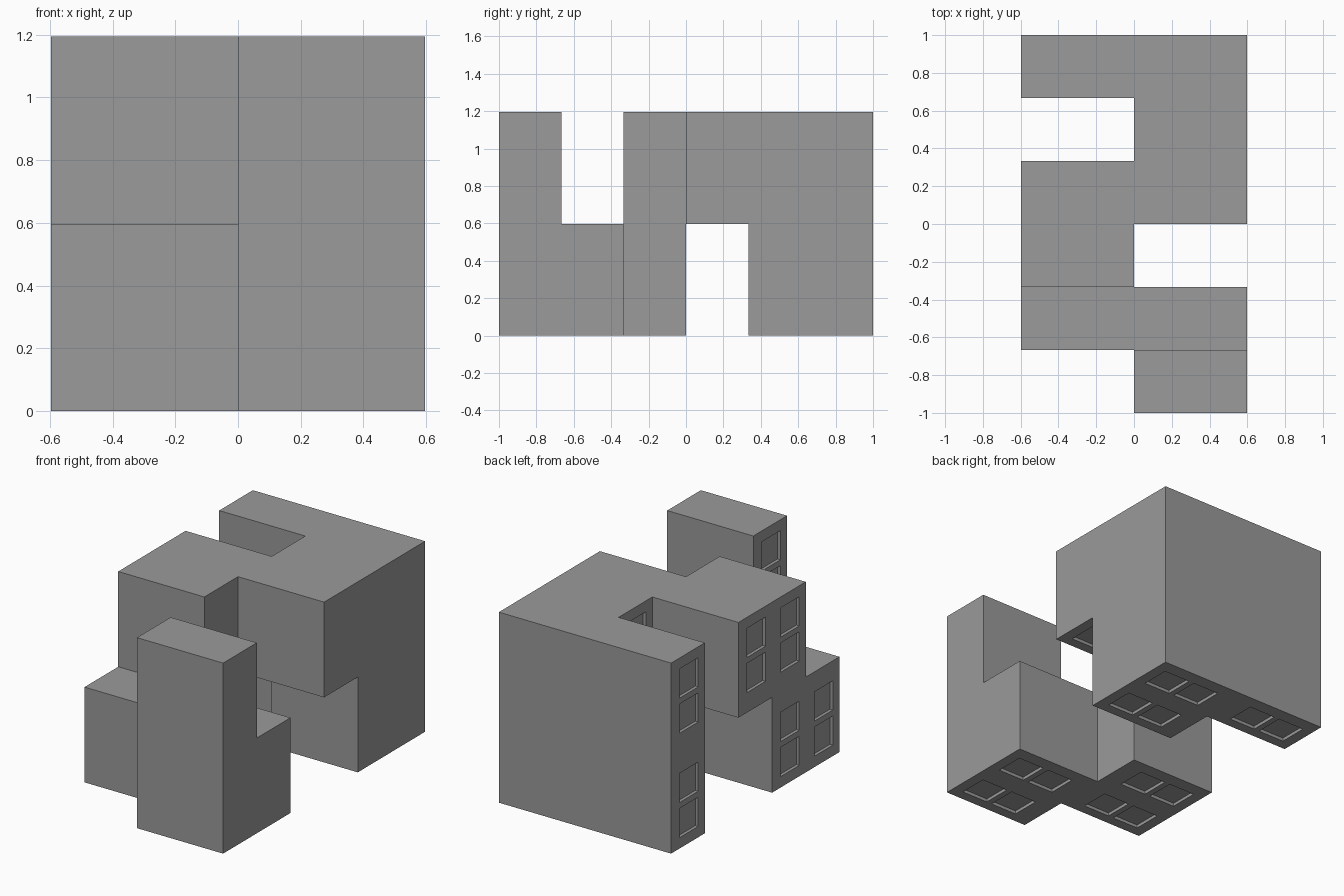
import bpy, bmesh
from mathutils import Vector, Matrix

if "Cube" in bpy.data.objects:
    bpy.data.objects.remove(bpy.data.objects["Cube"])

W, L = 0.597, 1 / 3          # cell width/height and cell length along y
HOLE, DEPTH = 0.183, 0.02    # square recess size and depth
PAIR = (0.217, 0.437)        # recess distances from the middle plane

# Filled cells per slice along y: (x index, z index)
slices = [
    [(1, 0), (1, 1)],
    [(0, 0), (1, 0)],
    [(0, 0), (0, 1)],
    [(0, 1), (1, 1)],
    [(1, 0), (1, 1)],
    [(0, 0), (1, 0), (0, 1), (1, 1)],
]
cells = {(x, y, z) for y, s in enumerate(slices) for x, z in s}


def corner(x, y, z):
    return Vector(((x - 1) * W, -1 + y * L, z * W))


def make_object(name, bm):
    bmesh.ops.recalc_face_normals(bm, faces=bm.faces)
    mesh = bpy.data.meshes.new(name)
    bm.to_mesh(mesh)
    bm.free()
    obj = bpy.data.objects.new(name, mesh)
    bpy.context.collection.objects.link(obj)
    return obj


def add_box(bm, centre, size):
    bmesh.ops.create_cube(bm, size=1, matrix=Matrix.Translation(centre) @ Matrix.Diagonal((*size, 1)))


# Winding block body: keep only the cell sides with no neighbour
bm = bmesh.new()
for c in sorted(cells):
    for axis in range(3):
        for side in (0, 1):
            n = list(c)
            n[axis] += 2 * side - 1
            if tuple(n) in cells:
                continue
            verts = []
            for u, v in ((0, 0), (1, 0), (1, 1), (0, 1)):
                p = list(c)
                p[axis] += side
                p[(axis + 1) % 3] += u
                p[(axis + 2) % 3] += v
                verts.append(bm.verts.new(corner(*p)))
            bm.faces.new(verts)
bmesh.ops.remove_doubles(bm, verts=bm.verts, dist=1e-4)
bmesh.ops.recalc_face_normals(bm, faces=bm.faces)
bmesh.ops.dissolve_limit(bm, angle_limit=0.01, verts=bm.verts, edges=bm.edges)
body = make_object("block_body", bm)

# Square recesses, two per exposed left side and two per exposed underside
bm = bmesh.new()
for x, y, z in sorted(cells):
    base = corner(x, y, z)
    yc = base.y + L / 2 - 0.01
    for d in PAIR:
        if (x - 1, y, z) not in cells:
            add_box(bm, (base.x, yc, W + (2 * z - 1) * d), (2 * DEPTH, HOLE, HOLE))
        if (x, y, z - 1) not in cells:
            add_box(bm, ((2 * x - 1) * d, yc, base.z), (HOLE, HOLE, 2 * DEPTH))
cutter = make_object("recess_cutter", bm)
cutter.hide_render = True

# Dark grey finish on both meshes, so the recess walls match
grey = bpy.data.materials.new("dark_grey")
grey.diffuse_color = (0.325, 0.325, 0.325, 1)
grey.use_nodes = True
grey.node_tree.nodes["Principled BSDF"].inputs["Base Color"].default_value = grey.diffuse_color
for obj in (body, cutter):
    obj.data.materials.append(grey)

# Cut the recesses
mod = body.modifiers.new("recesses", 'BOOLEAN')
mod.operation = 'DIFFERENCE'
mod.solver = 'EXACT'
mod.object = cutter
bpy.context.view_layer.objects.active = body
bpy.ops.object.modifier_apply(modifier=mod.name)
bpy.data.objects.remove(cutter)
